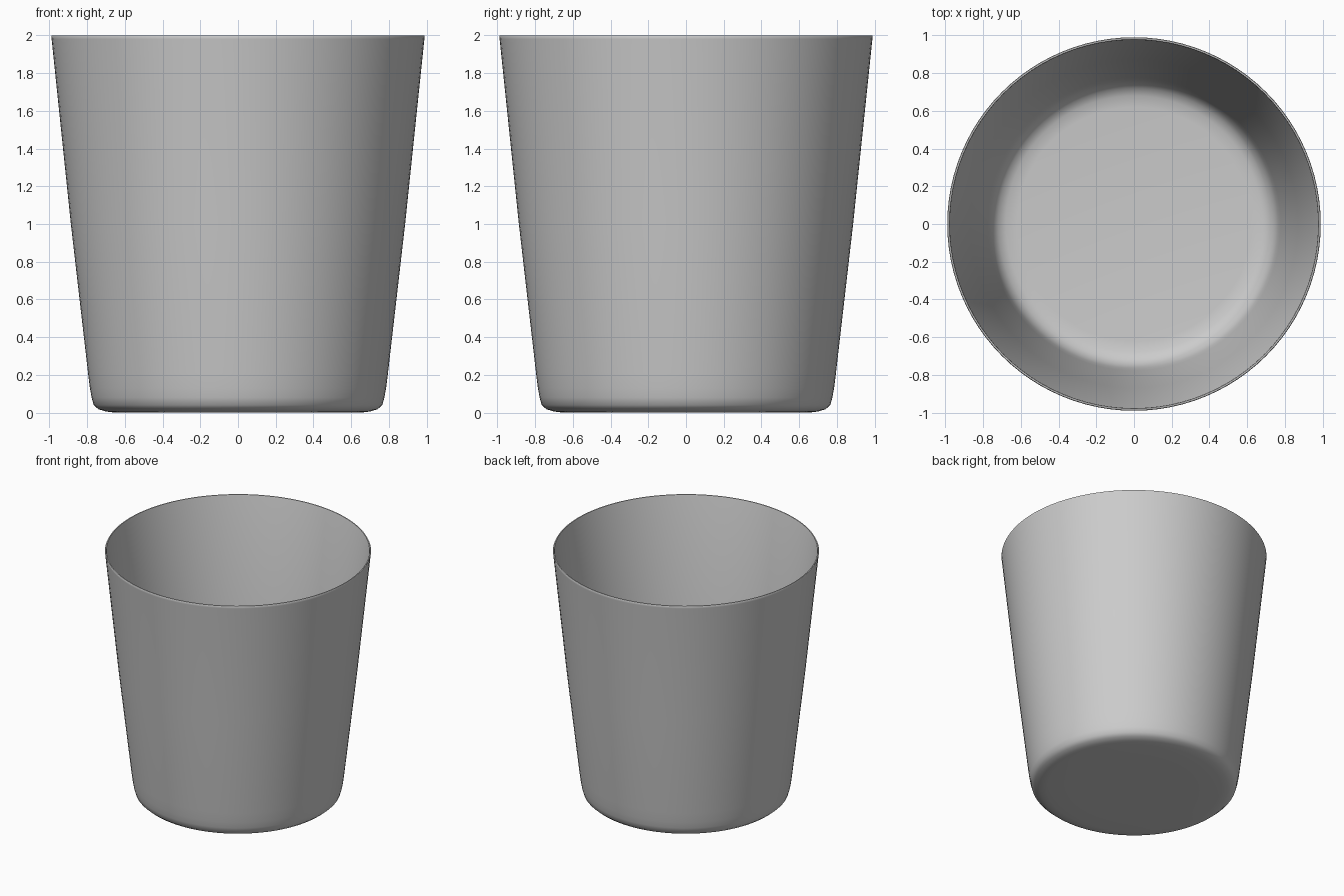
import bpy, bmesh, math

if "Cube" in bpy.data.objects:
    bpy.data.objects.remove(bpy.data.objects["Cube"])

SIDES = 96
# Cup profile (radius, z): underside, outer wall, rim, inner wall, inner floor
PROFILE = [(0, 0.005), (0.4, 0.004), (0.65, 0.0), (0.70, 0.006), (0.74, 0.018),
           (0.765, 0.04), (0.776, 0.08), (0.785, 0.13), (0.795, 0.21),
           (0.886, 1.0), (0.988, 1.98), (0.99, 1.995), (0.987, 2.0),
           (0.979, 2.0), (0.976, 1.99), (0.870, 1.0), (0.777, 0.22),
           (0.764, 0.14), (0.748, 0.09), (0.72, 0.055), (0.68, 0.036),
           (0.62, 0.03), (0, 0.03)]

# Revolve the profile around z
bm = bmesh.new()
verts = [bm.verts.new((r, 0, z)) for r, z in PROFILE]
edges = [bm.edges.new(pair) for pair in zip(verts, verts[1:])]
bmesh.ops.spin(bm, geom=verts + edges, cent=(0, 0, 0), axis=(0, 0, 1),
               angle=math.tau, steps=SIDES, use_duplicate=False)
bmesh.ops.remove_doubles(bm, verts=bm.verts, dist=0.0005)
bmesh.ops.recalc_face_normals(bm, faces=bm.faces)
mesh = bpy.data.meshes.new("cup")
bm.to_mesh(mesh)
bm.free()

cup = bpy.data.objects.new("cup", mesh)
bpy.context.collection.objects.link(cup)
bpy.context.view_layer.objects.active = cup
cup.select_set(True)
bpy.ops.object.shade_smooth_by_angle(angle=math.radians(50))
